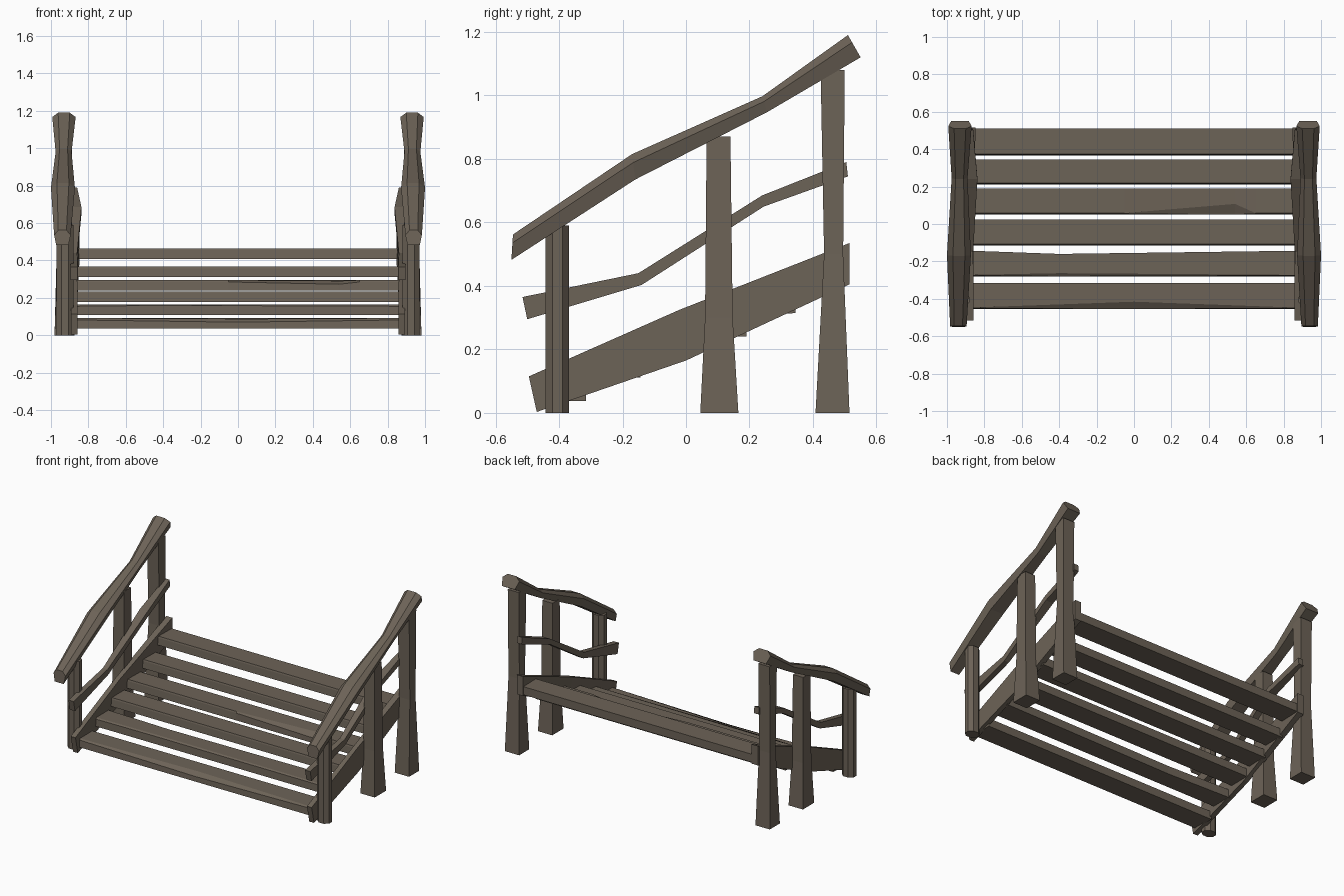
import bpy, bmesh, math

if "Cube" in bpy.data.objects:
    bpy.data.objects.remove(bpy.data.objects["Cube"])

wood = bpy.data.materials.new("weathered wood")
wood.diffuse_color = (0.152, 0.125, 0.096, 1)
wood.use_nodes = True
wood.node_tree.nodes["Principled BSDF"].inputs["Base Color"].default_value = wood.diffuse_color


def loft(name, rings):
    """Skin a list of equal-length rings of points, capped at both ends."""
    bm = bmesh.new()
    vs = [[bm.verts.new(p) for p in r] for r in rings]
    n = len(vs[0])
    for a, b in zip(vs, vs[1:]):
        for i in range(n):
            j = (i + 1) % n
            bm.faces.new((a[i], a[j], b[j], b[i]))
    bm.faces.new(vs[0])
    bm.faces.new(vs[-1])
    bmesh.ops.recalc_face_normals(bm, faces=bm.faces)
    me = bpy.data.meshes.new(name)
    bm.to_mesh(me)
    bm.free()
    me.materials.append(wood)
    ob = bpy.data.objects.new(name, me)
    bpy.context.collection.objects.link(ob)
    return ob


def mirrored(name, rings):
    """Build a part on the right and its mirror on the left."""
    loft(name + "_right", rings)
    loft(name + "_left", [[(-x, y, z) for x, y, z in r] for r in rings])


def beam_ring(x0, x1, top, bot):
    return [(x0, *top), (x1, *top), (x1, *bot), (x0, *bot)]


# handrail: six-sided section, (x0, x1, top point, bottom point) per station
def rail_ring(x0, x1, top, bot):
    c, h = (x0 + x1) / 2, (x1 - x0) / 2
    mid = [t + (b - t) * 0.33 for t, b in zip(top, bot)]
    return [(c - h * .5, *top), (c + h * .5, *top), (c + h, *mid),
            (c + h * .75, *bot), (c - h * .75, *bot), (c - h, *mid)]


mirrored("handrail", [rail_ring(*s) for s in (
    (0.895, 0.983, (-0.545, 0.562), (-0.55, 0.482)),
    (0.872, 1.0, (-0.17, 0.815), (-0.16, 0.735)),
    (0.89, 0.975, (0.24, 0.997), (0.255, 0.947)),
    (0.868, 0.993, (0.51, 1.19), (0.55, 1.12)))])

# thin crooked middle rail on the inner side of the posts
mirrored("middle_rail", [beam_ring(*s) for s in (
    (0.857, 0.895, (-0.515, 0.365), (-0.50, 0.295)),
    (0.86, 0.895, (-0.15, 0.44), (-0.14, 0.403)),
    (0.837, 0.895, (0.24, 0.685), (0.245, 0.65)),
    (0.86, 0.895, (0.505, 0.79), (0.51, 0.745)))])

# sloping side board that carries the steps
mirrored("side_board", [beam_ring(*s) for s in (
    (0.857, 0.892, (-0.495, 0.115), (-0.47, 0.003)),
    (0.86, 0.892, (-0.02, 0.325), (0.0, 0.165)),
    (0.847, 0.892, (0.515, 0.535), (0.515, 0.405)))])


# tapered square posts: (half x, y0, y1, z) per level
def post(name, levels):
    mirrored(name, [[(0.928 - h, y0, z), (0.928 + h, y0, z),
                     (0.928 + h, y1, z), (0.928 - h, y1, z)]
                    for h, y0, y1, z in levels])


post("middle_post", ((.053, .045, .165, 0), (.042, .06, .147, .3),
                     (.038, .065, .14, .87)))
post("rear_post", ((.053, .408, .515, 0), (.04, .435, .495, .5),
                   (.042, .424, .5, 1.08)))

# eight-sided front post
mirrored("front_post", [[(0.925 + 0.048 * math.cos(a), -0.405 + 0.04 * math.sin(a), z)
                         for a in [math.pi / 8 + k * math.pi / 4 for k in range(8)]]
                        for z in (0, 0.59)])

# step boards: y0, y1, top z, then worn spots (x, front inset, drop, back inset)
steps = (
    (-0.455, -0.315, 0.092, [(0, .035, .022, 0)]),
    (-0.28, -0.143, 0.165, [(-0.4, .01, .005, .017)]),
    (-0.115, 0.025, 0.235, []),
    (0.05, 0.19, 0.295, [(-0.05, 0, 0, 0), (0.54, .055, .022, 0), (0.65, 0, 0, 0)]),
    (0.21, 0.345, 0.368, []),
    (0.365, 0.51, 0.465, []))
for i, (y0, y1, z, worn) in enumerate(steps):
    rings = []
    for x, f, d, b in [(-0.87, 0, 0, 0)] + worn + [(0.87, 0, 0, 0)]:
        rings.append([(x, y0, z - .056), (x, y0 + .008 + f * .9, z - d * .2),
                      (x, y1 - b, z), (x, y1 - b, z - .054)])
        if d:
            rings[-1].insert(1, (x, y0, z - d))
        else:
            rings[-1].insert(1, (x, y0 + .005, z - .01))
    loft("step_board_%d" % (i + 1), rings)
